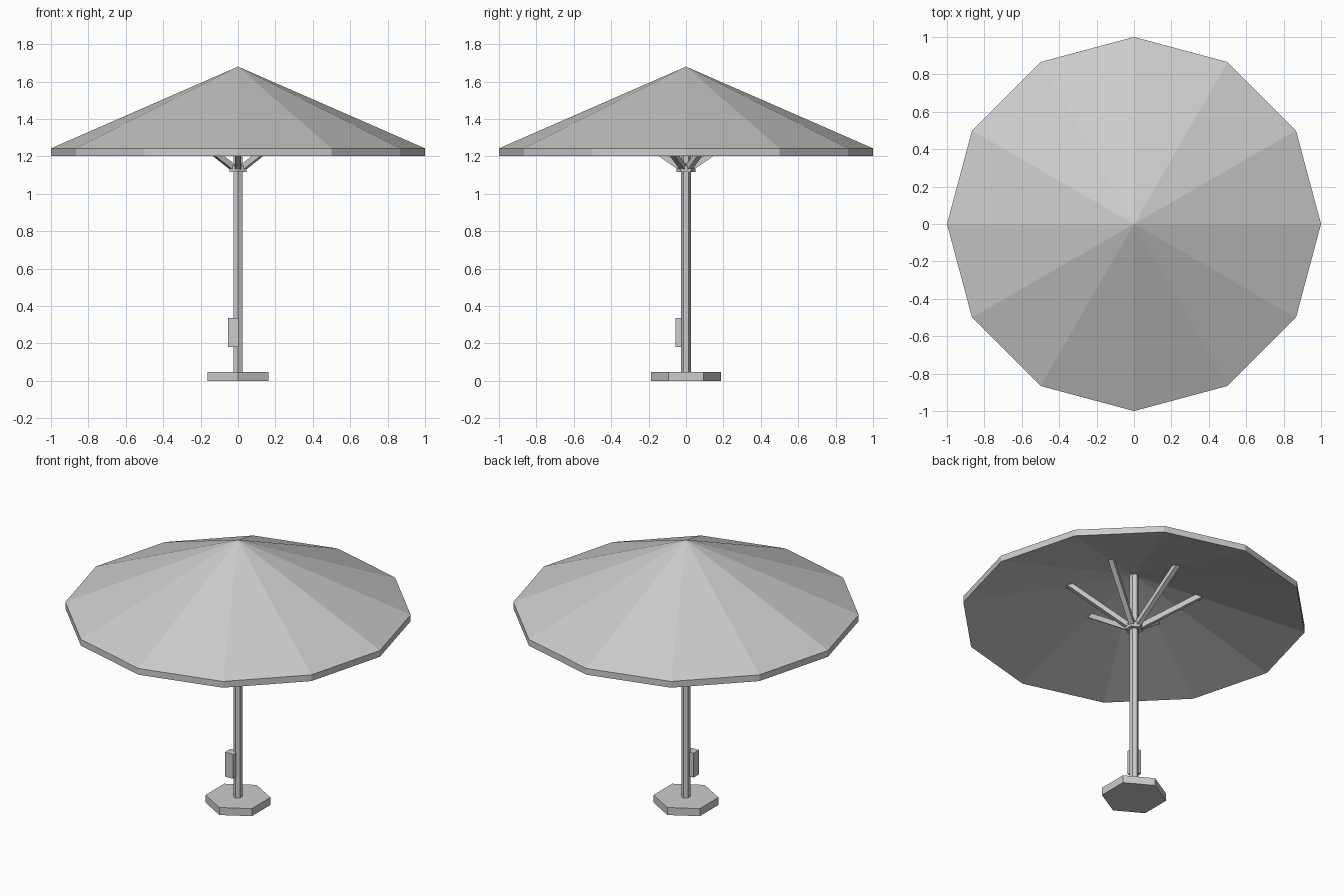
import bpy, bmesh
from math import cos, sin, tau, radians
from mathutils import Vector

if "Cube" in bpy.data.objects:
    bpy.data.objects.remove(bpy.data.objects["Cube"])


def make_object(name, bm):
    bmesh.ops.recalc_face_normals(bm, faces=bm.faces)
    mesh = bpy.data.meshes.new(name)
    bm.to_mesh(mesh)
    bm.free()
    obj = bpy.data.objects.new(name, mesh)
    bpy.context.collection.objects.link(obj)
    return obj


def lathe(name, profile, sides, turn=0.0):
    """Revolve (radius, z) points around z, giving flat-sided forms."""
    bm = bmesh.new()
    verts = [bm.verts.new((r * cos(turn), r * sin(turn), z)) for r, z in profile]
    edges = [bm.edges.new(pair) for pair in zip(verts, verts[1:])]
    bmesh.ops.spin(bm, geom=verts + edges, cent=(0, 0, 0), axis=(0, 0, 1),
                   angle=tau, steps=sides)
    bmesh.ops.remove_doubles(bm, verts=bm.verts, dist=1e-4)
    return make_object(name, bm)


def hex_prism(name, radius, z0, z1):
    return lathe(name, [(0, z0), (radius, z0), (radius, z1), (0, z1)], 6, radians(90))


def bar(name, start, end, width, thick):
    """Rectangular bar between two points, kept level sideways."""
    start, end = Vector(start), Vector(end)
    along = (end - start).normalized()
    side = Vector((0, 0, 1)).cross(along).normalized()
    up = along.cross(side)
    bm = bmesh.new()
    bmesh.ops.create_cube(bm, size=1)
    for v in bm.verts:
        x, y, z = v.co
        v.co = start.lerp(end, x + 0.5) + side * y * width + up * z * thick
    return make_object(name, bm)


# Twelve-sided canopy with a short rim and a shallower underside
lathe("canopy", [(0, 1.485), (1, 1.203), (1, 1.243), (0, 1.68)], 12)

# Base, pole and hub are hexagonal with a corner to the front
hex_prism("base", 0.188, 0.0, 0.048)
hex_prism("pole", 0.027, 0.04, 1.5)
hex_prism("hub", 0.052, 1.117, 1.15)

# Six struts fan out from the hub to the underside of the canopy
for i in range(6):
    a = radians(30 + 60 * i)
    bar(f"strut_{i + 1}", (0.03 * cos(a), 0.03 * sin(a), 1.14),
        (0.4 * cos(a), 0.4 * sin(a), 1.393), 0.03, 0.03)

# Crank housing on the front left of the pole
bar("crank_box", (-0.053, -0.0275, 0.258), (0.003, -0.0275, 0.258), 0.055, 0.155)
